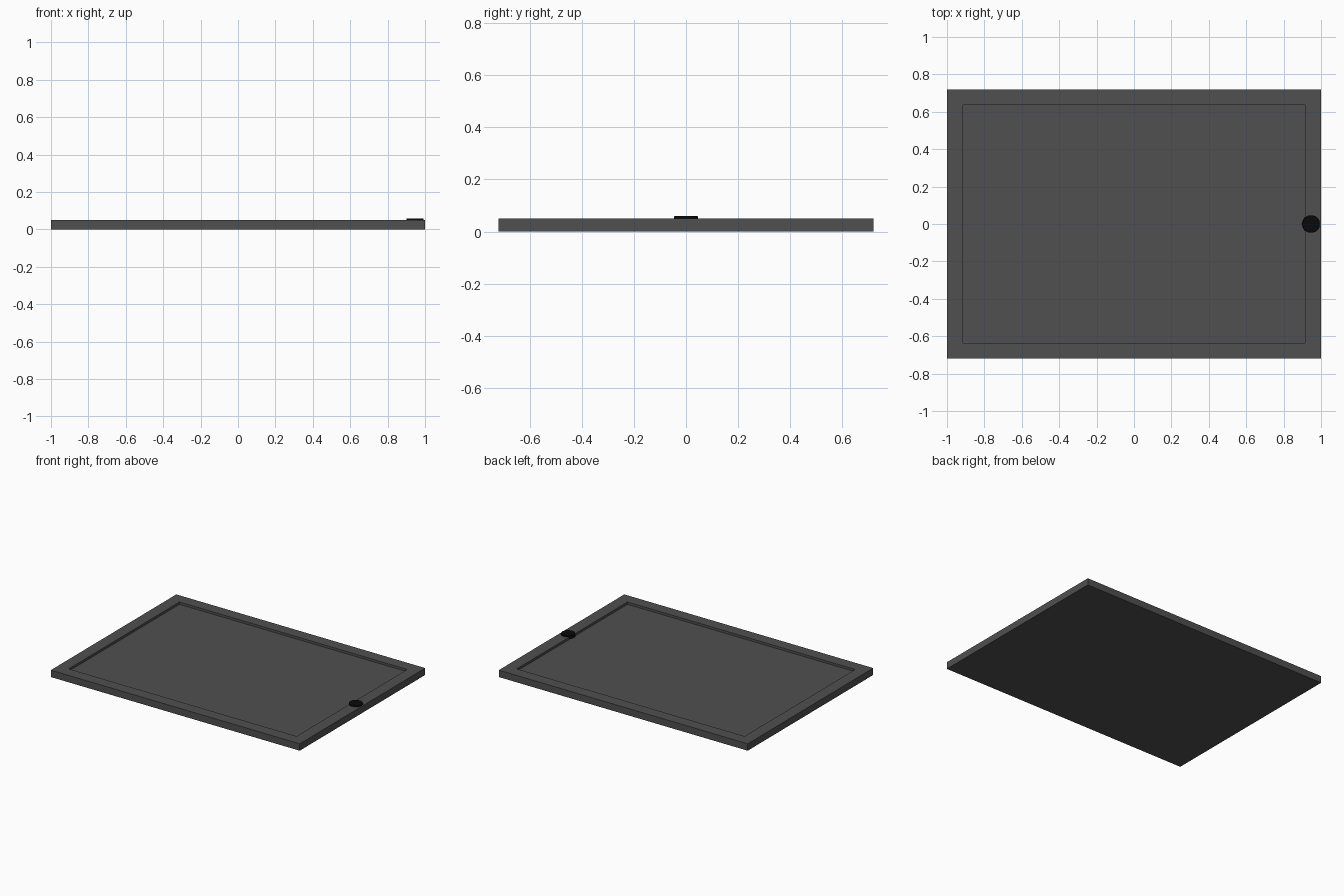
import bpy, bmesh
from mathutils import Matrix

if "Cube" in bpy.data.objects:
    bpy.data.objects.remove(bpy.data.objects["Cube"])


def material(name, value):
    m = bpy.data.materials.new(name)
    m.diffuse_color = (value, value, value, 1)
    m.use_nodes = True
    m.node_tree.nodes["Principled BSDF"].inputs["Base Color"].default_value = m.diffuse_color
    return m


def add_object(name, bm, mat):
    mesh = bpy.data.meshes.new(name)
    bm.to_mesh(mesh)
    bm.free()
    ob = bpy.data.objects.new(name, mesh)
    bpy.context.collection.objects.link(ob)
    mesh.materials.append(mat)
    return ob


# Tablet body: slab whose top is inset and sunk to form the screen
LENGTH, WIDTH, HEIGHT = 2.0, 1.44, 0.05
BORDER, RECESS = 0.12, 0.017
bm = bmesh.new()
bmesh.ops.create_cube(bm, size=1, matrix=Matrix.Translation((0, 0, HEIGHT / 2))
                      @ Matrix.Diagonal((LENGTH, WIDTH, HEIGHT, 1)))
bm.normal_update()
top = max(bm.faces, key=lambda f: f.calc_center_median().z)
bmesh.ops.inset_region(bm, faces=[top], thickness=BORDER)
walls = bmesh.ops.extrude_discrete_faces(bm, faces=[top])
bmesh.ops.translate(bm, verts=walls["faces"][0].verts, vec=(0, 0, -RECESS))
add_object("tablet_body", bm, material("dark_grey", 0.08))

# Round button on the right border
bm = bmesh.new()
bmesh.ops.create_cone(bm, cap_ends=True, segments=32, radius1=0.048, radius2=0.045,
                      depth=0.02, matrix=Matrix.Translation((0.947, 0, 0.049)))
add_object("round_button", bm, material("black", 0.003))
